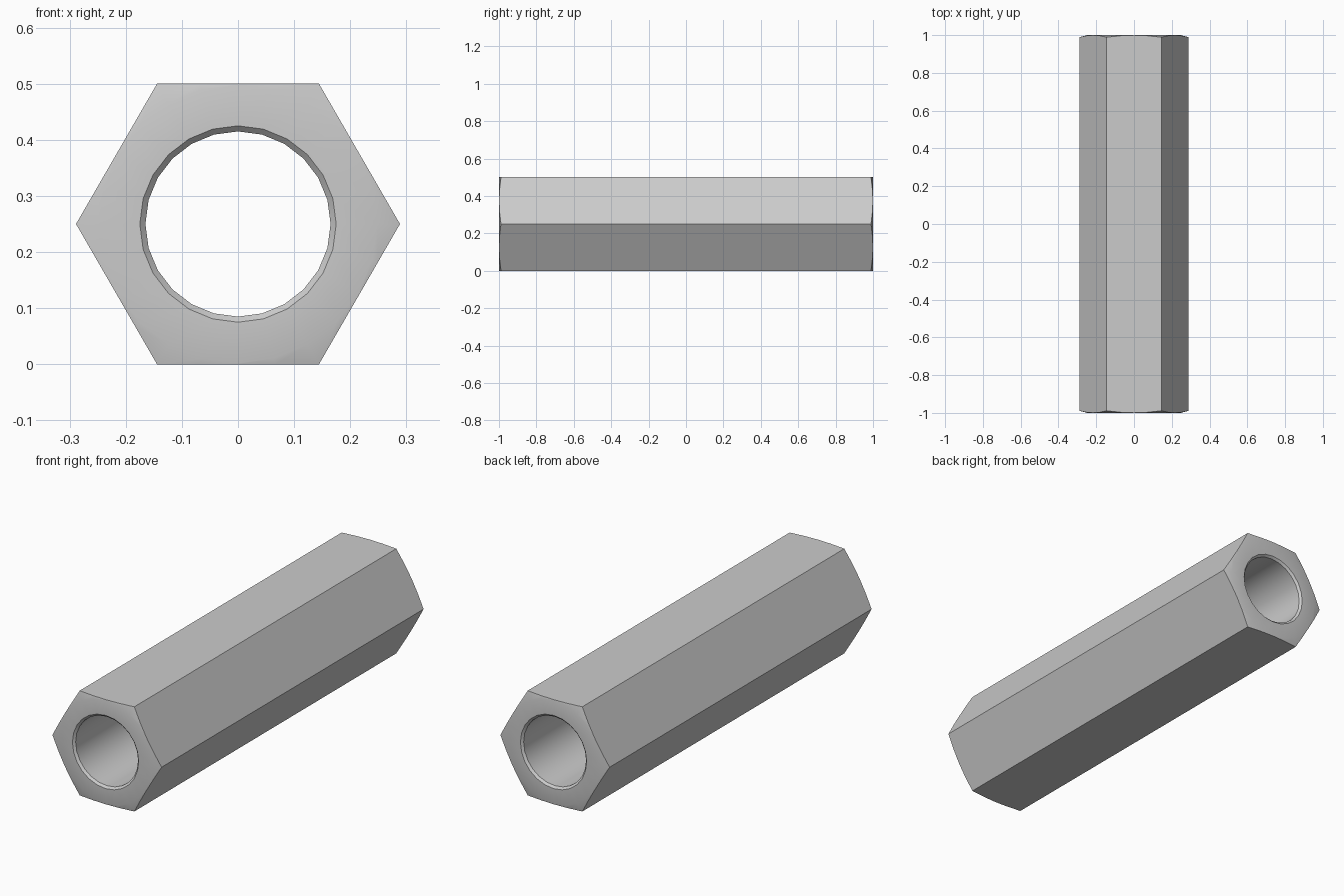
import bpy, bmesh, math

if "Cube" in bpy.data.objects:
    bpy.data.objects.remove(bpy.data.objects["Cube"])

SEGS = 24            # sides of the bore; every fourth point is a hexagon corner
FLAT = 0.25          # centre to flat
HALF = 1.0           # half length
FACE_R = 0.248       # flat part of the end face
BORE_R, MOUTH_R = 0.165, 0.175
SLOPE = 0.27         # conical end chamfer on the corners


def hex_radius(a):
    """Distance from the axis to the hexagon outline at angle a (corner at 0)."""
    return FLAT / math.cos(a % (math.pi / 3) - math.pi / 6)


def ring(bm, radius, y, side=0):
    """One loop around the axis; radius None follows the hexagon."""
    verts = []
    for i in range(SEGS):
        a = 2 * math.pi * i / SEGS
        r = radius or hex_radius(a)
        yy = y if radius else side * (HALF - SLOPE * (r - FACE_R))
        verts.append(bm.verts.new((r * math.cos(a), yy, FLAT + r * math.sin(a))))
    return verts


bm = bmesh.new()

# Closed section: hexagon, end face, bore mouth, bore, and back again
rings = []
for s in (-1, 1):
    end = [ring(bm, None, 0, s),
           ring(bm, FACE_R, s * HALF),
           ring(bm, MOUTH_R, s * HALF),
           ring(bm, BORE_R, s * (HALF - 0.01))]
    rings += end if s < 0 else end[::-1]

for k, r0 in enumerate(rings):
    r1 = rings[(k + 1) % len(rings)]
    for i in range(SEGS):
        j = (i + 1) % SEGS
        bm.faces.new((r0[i], r0[j], r1[j], r1[i]))
bmesh.ops.recalc_face_normals(bm, faces=bm.faces)

mesh = bpy.data.meshes.new("hex_coupling_nut")
bm.to_mesh(mesh)
bm.free()
nut = bpy.data.objects.new("hex_coupling_nut", mesh)
bpy.context.collection.objects.link(nut)

# Smooth bore and end cones, crisp hexagon edges
bpy.context.view_layer.objects.active = nut
nut.select_set(True)
bpy.ops.object.shade_smooth_by_angle(angle=math.radians(30))
